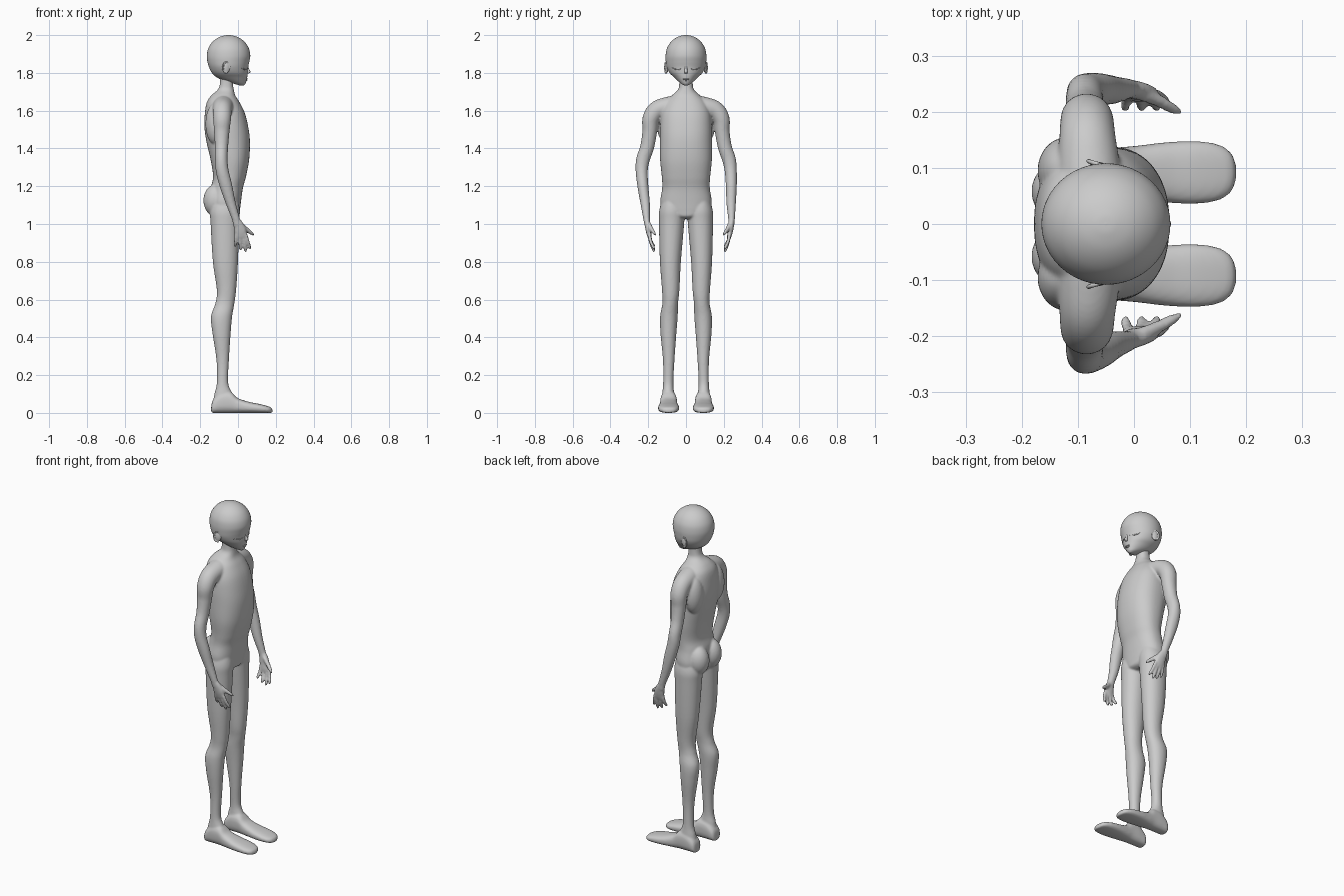
import bpy, bmesh, math
from mathutils import Vector, Matrix

X, Y, Z = Vector((1, 0, 0)), Vector((0, 1, 0)), Vector((0, 0, 1))


def smooth_path(pts, steps=6):
    """Catmull-Rom through tuples of any length."""
    p = [pts[0]] + list(pts) + [pts[-1]]
    out = []
    for i in range(1, len(p) - 2):
        for k in range(steps):
            t = k / steps
            out.append([0.5 * (2 * b + (c - a) * t + (2 * a - 5 * b + 4 * c - d) * t * t
                               + (3 * b - a - 3 * c + d) * t ** 3)
                        for a, b, c, d in zip(p[i - 1], p[i], p[i + 1], p[i + 2])])
    return out + [list(pts[-1])]


def loft(bm, pts, axes=None, e=2.0, seg=32):
    """Skin rounded sections (x, y, z, radius_u, radius_v) along a smooth path."""
    path = smooth_path(pts)
    cs = [Vector(q[:3]) for q in path]
    rings = []
    for i, q in enumerate(path):
        if axes:
            u, v = axes
        else:
            t = (cs[min(i + 1, len(cs) - 1)] - cs[max(i - 1, 0)]).normalized()
            v = t.cross(X).normalized()
            u = v.cross(t)
        ring = []
        for k in range(seg):
            c, s = math.cos(math.tau * k / seg), math.sin(math.tau * k / seg)
            a = math.copysign(abs(c) ** (2 / e), c) * max(q[3], 0.001)
            b = math.copysign(abs(s) ** (2 / e), s) * max(q[4], 0.001)
            ring.append(bm.verts.new(cs[i] + u * a + v * b))
        rings.append(ring)
    faces = [bm.faces.new(rings[0]), bm.faces.new(rings[-1][::-1])]
    for r0, r1 in zip(rings, rings[1:]):
        for k in range(seg):
            j = (k + 1) % seg
            faces.append(bm.faces.new((r0[k], r1[k], r1[j], r0[j])))
    bmesh.ops.recalc_face_normals(bm, faces=faces)


def ball(bm, loc, size, rot=0.0):
    m = Matrix.Translation(loc) @ Matrix.Rotation(rot, 4, 'Z') @ Matrix.Diagonal((*size, 1))
    bmesh.ops.create_uvsphere(bm, u_segments=28, v_segments=18, radius=1, matrix=m)


def finish(bm, name):
    me = bpy.data.meshes.new(name)
    bm.to_mesh(me)
    bm.free()
    me.polygons.foreach_set("use_smooth", [True] * len(me.polygons))
    ob = bpy.data.objects.new(name, me)
    bpy.context.collection.objects.link(ob)
    return ob


body = bmesh.new()

# torso and neck: z, back x, front x, half width
torso = [(1.80, -.093, -.025, .036), (1.74, -.096, -.026, .036), (1.71, -.108, -.022, .043),
         (1.68, -.142, -.014, .075), (1.645, -.165, .008, .108), (1.59, -.175, .035, .13),
         (1.52, -.178, .053, .137), (1.44, -.168, .063, .138), (1.34, -.145, .059, .137),
         (1.25, -.132, .042, .128), (1.19, -.145, .026, .126), (1.12, -.152, .016, .136),
         (1.07, -.145, .010, .125), (1.04, -.12, .004, .075), (1.028, -.09, -.02, .03)]
loft(body, [((a + b) / 2, 0, z, (b - a) / 2, w) for z, a, b, w in torso], (X, Y), 2.3, 48)

# legs: z, back x, front x, inner y, outer y
leg = [(1.13, -.13, .0, .025, .125), (1.07, -.148, .01, .008, .142), (1.0, -.145, .006, .010, .143),
       (.80, -.133, .0, .027, .138), (.65, -.112, -.010, .035, .127), (.58, -.120, -.019, .042, .125),
       (.51, -.143, -.031, .044, .137), (.42, -.135, -.039, .051, .135), (.28, -.114, -.048, .061, .122),
       (.16, -.112, -.052, .067, .121), (.10, -.125, -.03, .062, .126), (.04, -.135, -.02, .055, .132)]
# feet: x, top z, half width
foot = [(-.142, .03, .018), (-.132, .07, .036), (-.09, .11, .042), (-.04, .112, .044), (0, .078, .047),
        (.06, .058, .054), (.11, .048, .056), (.15, .038, .05), (.173, .03, .035), (.182, .02, .012)]

for s in (1, -1):
    loft(body, [((a + b) / 2, s * (c + d) / 2, z, (b - a) / 2, (d - c) / 2)
                for z, a, b, c, d in leg], (X, Y), 2.1)
    loft(body, [(x, s * .092, h / 2, w, h / 2) for x, h, w in foot], (Y, Z), 2.6)
    ball(body, (-.118, s * .058, 1.125), (.065, .06, .085))    # buttock
    ball(body, (-.12, s * .095, 1.53), (.052, .06, .11))       # shoulder blade

    def arm_part(pts, **kw):
        # the -y forearm hangs slightly closer to the body
        out = []
        for x, y, z, a, b in pts:
            t = min(1, max(0, (1.3 - z) / .3)) if s < 0 else 0
            out.append((x, s * (y - .036 * t), z, a, b))
        loft(body, out, **kw)

    # arm
    arm_part([(-.075, .03, 1.635, .055, .05), (-.08, .10, 1.62, .055, .052),
              (-.083, .155, 1.60, .05, .05), (-.084, .186, 1.555, .047, .045),
              (-.086, .192, 1.49, .041, .039), (-.087, .205, 1.41, .035, .037),
              (-.088, .228, 1.34, .033, .036), (-.083, .237, 1.28, .034, .032),
              (-.063, .24, 1.20, .033, .029), (-.038, .239, 1.11, .026, .025),
              (-.012, .241, 1.03, .021, .018), (-.004, .240, .995, .022, .016)])
    # palm
    arm_part([(-.008, .241, 1.02, .020, .016), (.004, .238, .99, .028, .016),
              (.012, .234, .96, .032, .014), (.016, .228, .93, .030, .011),
              (.017, .226, .92, .022, .006)])
    # fingers
    for x0, x1, z1 in ((-.010, -.016, .878), (.008, .014, .860), (.026, .042, .852), (.040, .066, .866)):
        xm, zm = (x0 + x1) / 2, (.945 + z1) / 2
        arm_part([(x0, .231, .945, .010, .010), (xm, .222, zm, .009, .009),
                  (x1 * .9 + x0 * .1, .207, z1 + .008, .008, .008), (x1, .204, z1, .003, .003)], seg=12)
    # thumb
    arm_part([(.012, .232, 1.0, .012, .012), (.042, .220, .975, .012, .011),
              (.07, .205, .952, .010, .009), (.086, .197, .94, .004, .004)], seg=12)

body_ob = finish(body, "body")
rm = body_ob.modifiers.new("fuse", 'REMESH')
rm.mode = 'VOXEL'
rm.voxel_size = .0055
rm.use_smooth_shade = True
sm = body_ob.modifiers.new("soften", 'SMOOTH')
sm.factor = .5
sm.iterations = 5

# head: domed skull tapering to a small chin
head = bmesh.new()
skull = [(1.89 + .11 * math.sin(a), -.05 - .115 * math.cos(a), -.05 + .115 * math.cos(a), .108 * math.cos(a))
         for a in [math.radians(d) for d in (90, 80, 65, 50, 35, 18, 0)]]
skull += [(1.86, -.162, .060, .107), (1.83, -.153, .053, .102), (1.80, -.138, .051, .087),
          (1.778, -.115, .049, .065), (1.758, -.075, .045, .044), (1.742, -.02, .039, .024),
          (1.734, .008, .031, .009)]
loft(head, [((a + b) / 2, 0, z, (b - a) / 2, w) for z, a, b, w in skull], (X, Y), 2.0, 48)
finish(head, "head")

# nose, lips and closed eyelids
face = bmesh.new()
loft(face, [(.050, 0, 1.84, .003, .005), (.053, 0, 1.82, .006, .007),
            (.057, 0, 1.806, .009, .009), (.052, 0, 1.797, .006, .007)], (X, Y), 2, 16)
ball(face, (.046, 0, 1.768), (.006, .018, .003))
ball(face, (.044, 0, 1.761), (.006, .013, .003))
for s in (1, -1):
    loft(face, [(.049, s * .024, 1.822, .002, .001), (.042, s * .042, 1.818, .003, .003),
                (.030, s * .062, 1.821, .003, .003), (.008, s * .083, 1.832, .002, .001)], (X, Z), 2, 10)
finish(face, "face_features")

# ears: shallow shell with a raised rim
ears = bmesh.new()
for s in (1, -1):
    ball(ears, (-.06, s * .102, 1.828), (.018, .008, .028), s * -.3)
    rim = []
    for k in range(9):
        a = math.radians(-100 + 280 * k / 8)
        c = math.cos(a)
        rim.append((-.062 - .019 * c, s * (.106 + .006 * c), 1.828 + .029 * math.sin(a), .005, .005))
    path = smooth_path(rim, 3)
    for q in path:
        bmesh.ops.create_icosphere(ears, subdivisions=1, radius=.005, matrix=Matrix.Translation(q[:3]))
ears_ob = finish(ears, "ears")
er = ears_ob.modifiers.new("fuse", 'REMESH')
er.mode = 'VOXEL'
er.voxel_size = .002
er.use_smooth_shade = True
es = ears_ob.modifiers.new("soften", 'SMOOTH')
es.iterations = 4
